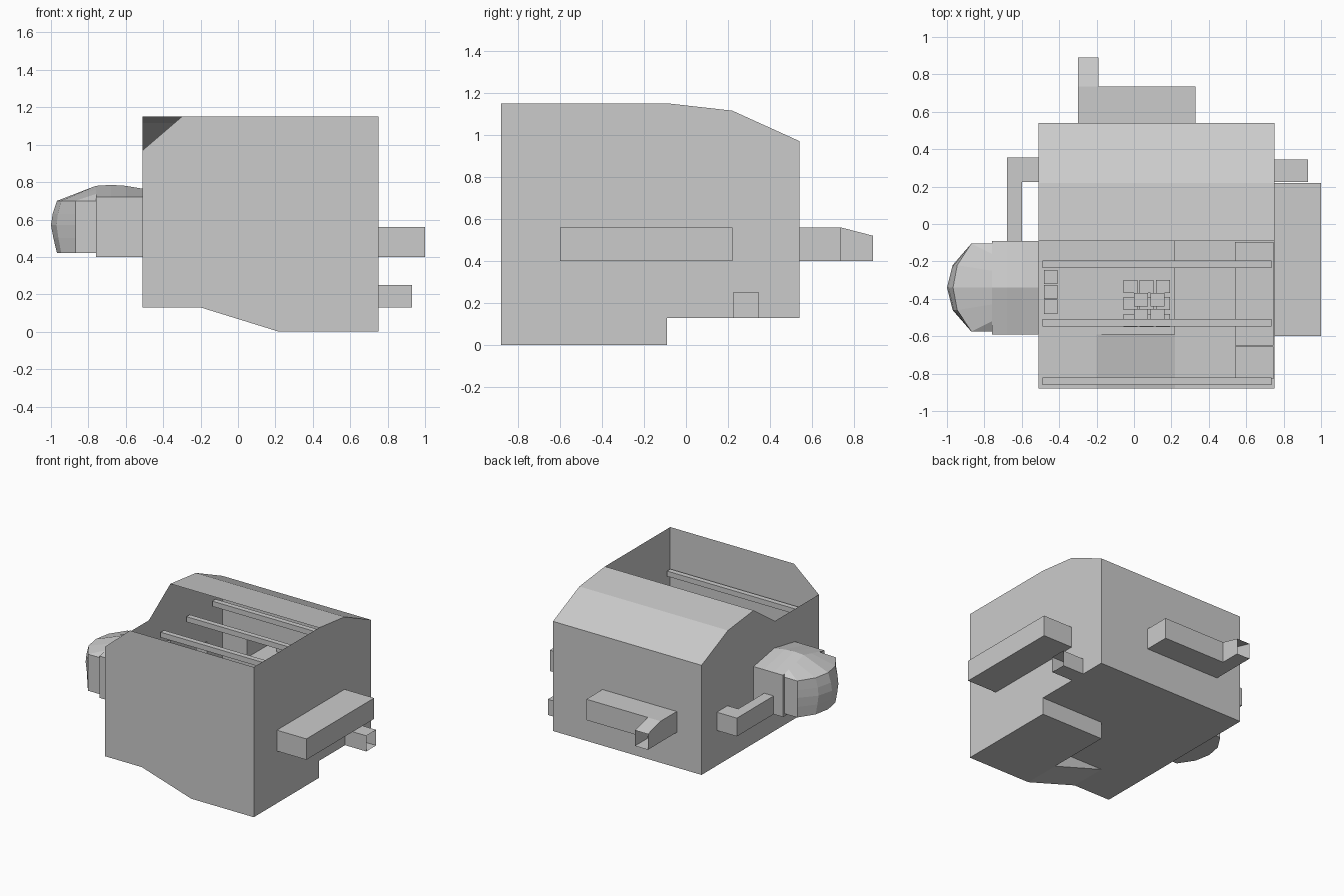
import bpy, bmesh
from mathutils import Vector

if "Cube" in bpy.data.objects:
    bpy.data.objects.remove(bpy.data.objects["Cube"])


def finish(name, bm, normals=True):
    if normals:
        bmesh.ops.recalc_face_normals(bm, faces=bm.faces[:])
    me = bpy.data.meshes.new(name)
    bm.to_mesh(me)
    bm.free()
    ob = bpy.data.objects.new(name, me)
    bpy.context.collection.objects.link(ob)
    return ob


def sheet(name, axis, at, outline, holes=(), flip=False):
    """Flat panel across one axis, with optional openings."""
    def p3(p):
        q = list(p)
        q.insert(axis, at)
        return q
    bm = bmesh.new()
    edges = []
    for ring in [outline, *holes]:
        vs = [bm.verts.new(p3(p)) for p in ring]
        edges += [bm.edges.new((vs[i - 1], vs[i])) for i in range(len(vs))]
    n = Vector((0, 0, 0))
    n[axis] = -1 if flip else 1
    bmesh.ops.triangle_fill(bm, use_beauty=True, edges=edges, normal=n)
    for f in bm.faces:
        f.normal_update()
        if f.normal.dot(n) < 0:
            f.normal_flip()
    bmesh.ops.dissolve_limit(bm, angle_limit=0.01, verts=bm.verts[:], edges=bm.edges[:])
    return finish(name, bm, False)


def loft(name, sections, closed=True, start=False, end=False):
    """Skin through a row of matching cross-sections."""
    bm = bmesh.new()
    rows = [[bm.verts.new(p) for p in s] for s in sections]
    n = len(rows[0])
    for a, b in zip(rows, rows[1:]):
        for i in range(n if closed else n - 1):
            j = (i + 1) % n
            bm.faces.new((a[i], a[j], b[j], b[i]))
    if start:
        bm.faces.new(rows[0][::-1])
    if end:
        bm.faces.new(rows[-1])
    return finish(name, bm)


def rect(a0, a1, b0, b1):
    return [(a0, b0), (a1, b0), (a1, b1), (a0, b1)]


def duct(name, axis, stations, start=False, end=False):
    """Tube along an axis; each station is (position, a0, a1, b0, b1)."""
    secs = []
    for pos, *r in stations:
        sec = [list(p) for p in rect(*r)]
        for p in sec:
            p.insert(axis, pos)
        secs.append(sec)
    return loft(name, secs, True, start, end)


def box(name, x0, x1, y0, y1, z0, z1):
    return duct(name, 2, [(z0, x0, x1, y0, y1), (z1, x0, x1, y0, y1)], True, True)


L, R, F, B = -0.51, 0.75, -0.88, 0.54      # shell sides
FL, MID = 0.13, -0.09                      # floor height, front edge of roof
roof = [(MID, 1.15), (0.22, 1.115), (B, 0.97)]
CY = -0.34                                 # centre line of the side bay


def arch(ridge):
    return [(CY - .25, .40), (CY - .25, .72), (CY, ridge), (CY + .25, .72), (CY + .25, .40)]


# Shell walls
sheet("front_wall", 1, F, [(L, FL), (L, .97), (-.3, 1.15), (R, 1.15), (R, 0), (.22, 0), (-.2, FL)], flip=True)
sheet("back_wall", 1, B, rect(L, R, FL, .97), [rect(-.3, .33, .40, .56)])
sheet("right_wall", 0, R,
      [(F, 0), (F, 1.15), *roof, (B, FL), (.345, FL), (.345, .25), (.225, .25), (.225, FL), (MID, FL), (MID, 0)],
      [rect(-.6, .22, .40, .56)])
sheet("left_wall", 0, L, [(F, FL), (F, .97), (-.35, .97), *roof, (B, FL)],
      [arch(.765), rect(.225, .355, .40, .54)], flip=True)
loft("roof", [[(x, y, z) for y, z in roof] for x in (L, R)], closed=False)

# Floors, ramp and risers
sheet("main_floor", 2, FL, [(L, F), (-.2, F), (-.2, -.59), (.22, -.59), (.22, MID), (R, MID), (R, B), (L, B)], flip=True)
sheet("lower_floor", 2, 0, rect(.22, R, F, MID), flip=True)
loft("ramp", [[(-.2, F, FL), (-.2, -.59, FL)], [(.22, F, 0), (.22, -.59, 0)]], closed=False)
sheet("ramp_side", 1, -.59, [(-.2, FL), (.22, FL), (.22, 0)])
sheet("riser_back", 1, MID, rect(.22, R, 0, FL))
sheet("riser_left", 0, .22, rect(-.59, MID, 0, FL), flip=True)

# Cross beams
for i in range(5):
    y = -0.84 + i * 0.312
    box(f"beam_{i + 1}", -.49, .735, y - .02, y + .02, .80, .84)

# Right alcove and low pipe
duct("right_alcove", 0, [(R, -.6, .22, .40, .56), (1.0, -.6, .22, .40, .56)], end=True)
duct("right_pipe", 0, [(R, .225, .345, FL, .25), (.93, .225, .345, FL, .25)])

# Back alcove with its narrow outlet
duct("back_alcove", 1, [(B, -.3, .33, .40, .56), (.735, -.3, .33, .40, .56)])
sheet("back_alcove_end", 1, .735, rect(-.19, .33, .40, .56))
duct("back_outlet", 1, [(.735, -.3, -.19, .40, .56), (.89, -.3, -.19, .40, .52)])

# Left passage: bends forward to the bay
plan = [((L, .225), (L, .355)), ((-.6, .225), (-.68, .355)), ((-.6, MID), (-.68, MID))]
loft("left_passage", [[(*a, .40), (*b, .40), (*b, .54), (*a, .54)] for a, b in plan])

# Side bay with a gently arched ridge
loft("bay", [[(x, y, z) for y, z in arch(r)]
             for x, r in ((L, .765), (-.6, .78), (-.68, .785), (-.76, .78))])
sheet("bay_rim", 0, -.76, arch(.78), [rect(CY - .235, CY + .235, .42, .70)], flip=True)

# Faceted bay nose
half = [(-.76, -.235), (-.87, -.235), (-.97, -.12)]
nose = half + [(-1.0, 0)] + [(x, -y) for x, y in half[::-1]]
rows = []
for z, f in ((.42, .75), (.50, .9), (.57, 1), (.63, .93), (.70, .75)):
    rows.append([(x if x > -.87 else -.87 + (x + .87) * f, CY + y, z) for x, y in nose])
rows.append([(-.76, CY + y, .72 + .06 * (1 - abs(y) / .25))
             for y in (-.235, -.18, -.09, 0, .09, .18, .235)])
loft("bay_nose", rows, closed=False, start=True)

# Crates: a two-layer stack and a row by the left wall
for i, x in enumerate((-.055, .03, .117)):
    for j, y in enumerate((-.37, -.46, -.55)):
        box(f"crate_low_{i}{j}", x, x + .075, y, y + .07, FL, FL + .07)
for i, x in enumerate((0, .087)):
    for j, y in enumerate((-.44, -.525)):
        box(f"crate_high_{i}{j}", x, x + .075, y, y + .07, FL + .07, FL + .14)
for j in range(3):
    y = -.48 + j * .08
    box(f"crate_left_{j}", -.48, -.41, y, y + .075, FL, FL + .07)

# Benches on the lower floor
box("bench", .54, .745, -.65, -.095, .005, .13)
box("bench_step", .54, .745, -.83, -.655, .005, .065)
